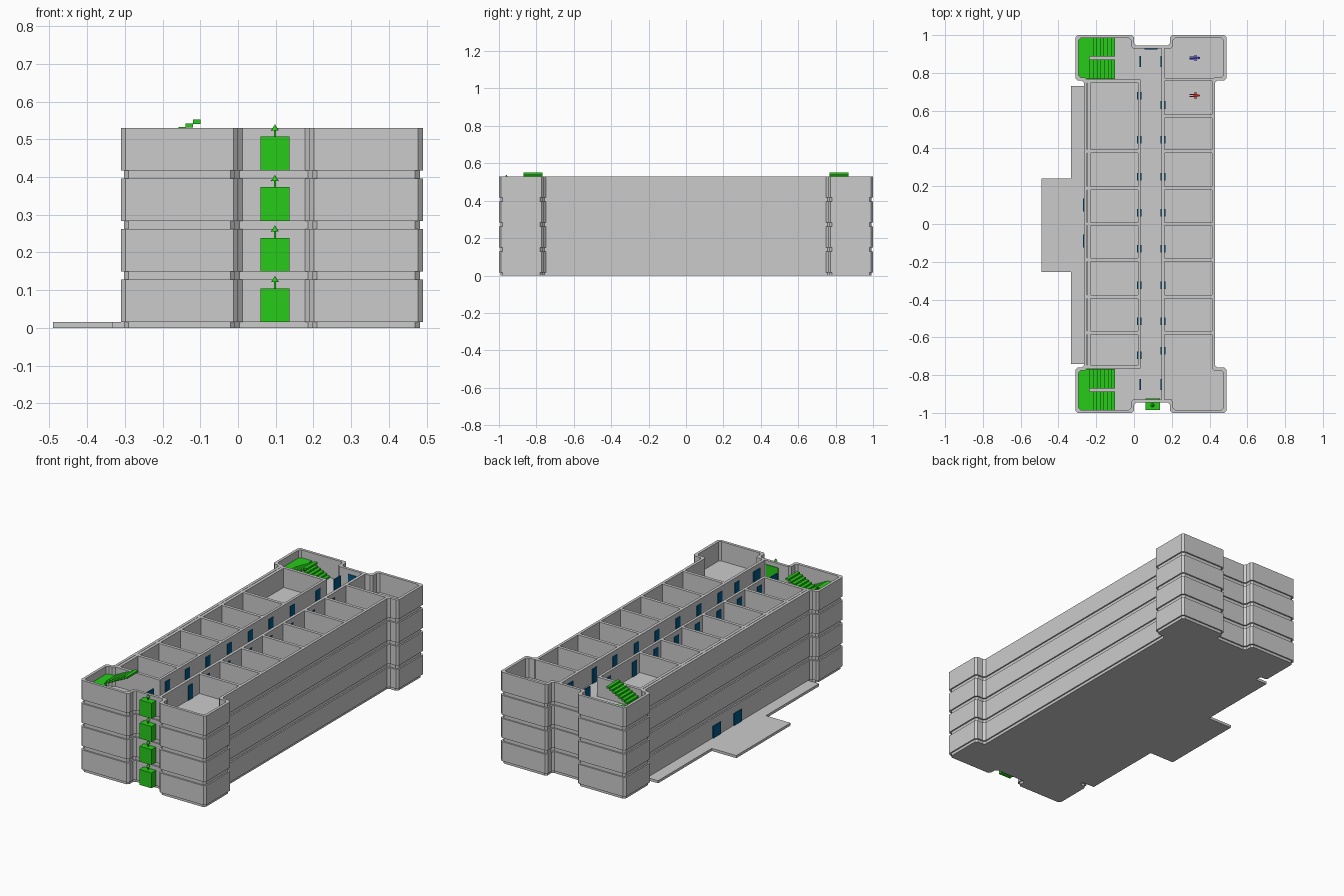
import bpy, bmesh
from mathutils import Matrix, Vector

if "Cube" in bpy.data.objects:
    bpy.data.objects.remove(bpy.data.objects["Cube"])

PITCH, FLOOR, TOP, FLOORS = 0.134, 0.016, 0.128, 4


def material(name, rgb):
    m = bpy.data.materials.new(name)
    m.diffuse_color = (*rgb, 1)
    m.use_nodes = True
    m.node_tree.nodes["Principled BSDF"].inputs["Base Color"].default_value = m.diffuse_color
    return m


GREEN = material("green", (0.02, 0.6, 0.01))
BLUE = material("blue", (0.0, 0.1, 0.25))
RED = material("red", (0.7, 0.02, 0.02))
NAVY = material("navy", (0.03, 0.02, 0.6))


def box(bm, x0, x1, y0, y1, z0, z1):
    m = Matrix.LocRotScale(((x0 + x1) / 2, (y0 + y1) / 2, (z0 + z1) / 2), None,
                           (x1 - x0, y1 - y0, z1 - z0))
    bmesh.ops.create_cube(bm, size=1, matrix=m)


def finish(name, bm, levels=range(1), mat=None):
    """One mesh, shared by an object on every listed storey."""
    bmesh.ops.recalc_face_normals(bm, faces=bm.faces)
    me = bpy.data.meshes.new(name)
    bm.to_mesh(me)
    bm.free()
    if mat:
        me.materials.append(mat)
    for k in levels:
        ob = bpy.data.objects.new(f"{name}_{k + 1}", me)
        ob.location.z = k * PITCH
        bpy.context.collection.objects.link(ob)


# Building outline, counter-clockwise
south = [(-0.31, -0.76), (-0.31, -1), (0, -1), (0, -0.945), (0.19, -0.945),
         (0.19, -1), (0.49, -1), (0.49, -0.76), (0.43, -0.76)]
OUTLINE = ([(-0.265, -0.76)] + south + [(x, -y) for x, y in reversed(south)]
           + [(-0.265, 0.76)])


def contour(inset, cut=0.012):
    """Outline moved inwards, with every corner chamfered."""
    pts = [Vector(p) for p in OUTLINE]
    n, out = len(pts), []
    for i, p in enumerate(pts):
        a = (p - pts[i - 1]).normalized()
        b = (pts[(i + 1) % n] - p).normalized()
        q = p + inset * (Vector((-a.y, a.x)) + Vector((-b.y, b.x)))
        out += [q - a * cut, q + b * cut]
    return out


# Floor slabs, slightly recessed behind the walls
def slab(name, z0, z1, levels):
    bm = bmesh.new()
    f = bm.faces.new([bm.verts.new((p.x, p.y, z0)) for p in contour(0.008)])
    g = bmesh.ops.extrude_face_region(bm, geom=[f], use_keep_orig=True)
    bmesh.ops.translate(bm, vec=(0, 0, z1 - z0),
                        verts=[v for v in g["geom"] if isinstance(v, bmesh.types.BMVert)])
    finish(name, bm, levels)


slab("ground_slab", 0, FLOOR, range(1))
slab("floor_slab", TOP - PITCH, FLOOR, range(1, FLOORS))

# Outer walls as a chamfered ring
bm = bmesh.new()
rings = [[bm.verts.new((p.x, p.y, z)) for p in contour(d)]
         for d, z in ((0, FLOOR), (0, TOP), (0.016, TOP), (0.016, FLOOR))]
for r in range(4):
    a, b = rings[r], rings[(r + 1) % 4]
    for i in range(len(a)):
        j = (i + 1) % len(a)
        bm.faces.new((a[i], a[j], b[j], b[i]))
finish("outer_walls", bm, range(FLOORS))

# Room partitions
WEST = [-0.755, -0.575, -0.385, -0.19, 0, 0.19, 0.385, 0.755]
EAST = [-0.575, -0.385, -0.19, 0, 0.19, 0.385, 0.57, 0.765]
T = 0.009
bm = bmesh.new()
for y in WEST:
    box(bm, -0.255, 0.035, y - T, y + T, FLOOR, TOP)
for y in EAST:
    box(bm, 0.145, 0.42, y - T, y + T, FLOOR, TOP)
box(bm, -0.247, -0.23, -0.76, 0.76, FLOOR, TOP)
box(bm, 0.02, 0.035, -0.76, 0.76, FLOOR, TOP)
box(bm, 0.145, 0.162, -0.93, 0.94, FLOOR, TOP)
box(bm, 0.145, 0.2, -0.945, -0.93, FLOOR, TOP)
finish("room_walls", bm, range(FLOORS))

# Corridor doors
bm = bmesh.new()
for y in [v + 0.06 for v in WEST[:-1]] + [0.68]:
    box(bm, 0.016, 0.039, y - 0.02, y + 0.02, FLOOR, 0.1)
for y in [-0.67] + [v + 0.06 for v in EAST[:-1]]:
    box(bm, 0.141, 0.166, y - 0.02, y + 0.02, FLOOR, 0.1)
for y in (-0.85, 0.86):
    for x in (0.033, 0.143):
        box(bm, x - 0.004, x + 0.004, y - 0.03, y + 0.03, FLOOR, 0.1)
box(bm, 0.055, 0.125, 0.925, 0.932, FLOOR, 0.1)
finish("corridor_doors", bm, range(FLOORS), BLUE)

# Two-flight staircases in both west wings
STEPS, X0, X1 = 7, -0.235, -0.1
RISE, RUN = PITCH / 2 / STEPS, (X1 - X0) / STEPS
bm = bmesh.new()
for s in (-1, 1):
    def step(x0, x1, ya, yb, z, t=0.011):
        box(bm, x0, x1, min(s * ya, s * yb), max(s * ya, s * yb), z - t, z)
    step(-0.3, X0, 0.768, 0.988, FLOOR + PITCH / 2)
    for i in range(STEPS):
        z = FLOOR + (i + 1) * RISE
        step(X1 - (i + 1) * RUN, X1 - i * RUN, 0.888, 0.988, z)
        step(X0 + i * RUN, X0 + (i + 1) * RUN, 0.768, 0.87, z + PITCH / 2)
finish("staircases", bm, range(FLOORS), GREEN)

# Emergency exit boxes with upward arrows on the front
bm = bmesh.new()
box(bm, 0.06, 0.137, -0.985, -0.925, FLOOR, 0.105)
box(bm, 0.095, 0.101, -0.963, -0.957, 0.105, 0.124)
bmesh.ops.create_cone(bm, cap_ends=True, segments=12, radius1=0.01, radius2=0, depth=0.016,
                      matrix=Matrix.Translation((0.098, -0.96, 0.13)))
finish("exit_marker", bm, range(FLOORS), GREEN)


# Washroom figures lying on the floor
def figure(name, y, mat):
    bm = bmesh.new()
    z0, z1 = FLOOR, FLOOR + 0.012
    box(bm, 0.315, 0.335, y - 0.008, y + 0.008, z0, z1)
    for d in (-1, 1):
        box(bm, 0.295, 0.316, y + d * 0.005 - 0.003, y + d * 0.005 + 0.003, z0, z1)
        box(bm, 0.318, 0.334, y + d * 0.013 - 0.002, y + d * 0.013 + 0.002, z0, z1)
    bmesh.ops.create_cone(bm, cap_ends=True, segments=12, radius1=0.006, radius2=0.006,
                          depth=0.012, matrix=Matrix.Translation((0.343, y, z0 + 0.006)))
    finish(name, bm, range(FLOORS), mat)


figure("washroom_figure_north", 0.88, NAVY)
figure("washroom_figure_south", 0.68, RED)

# Entrance terrace along the west side
bm = bmesh.new()
box(bm, -0.333, -0.25, -0.74, 0.73, 0, 0.015)
box(bm, -0.49, -0.333, -0.255, 0.24, 0, 0.015)
finish("entrance_terrace", bm)

# Main entrance doors
bm = bmesh.new()
for y in (-0.09, 0.1):
    box(bm, -0.27, -0.26, y - 0.035, y + 0.035, FLOOR, 0.085)
finish("entrance_doors", bm, range(1), BLUE)
